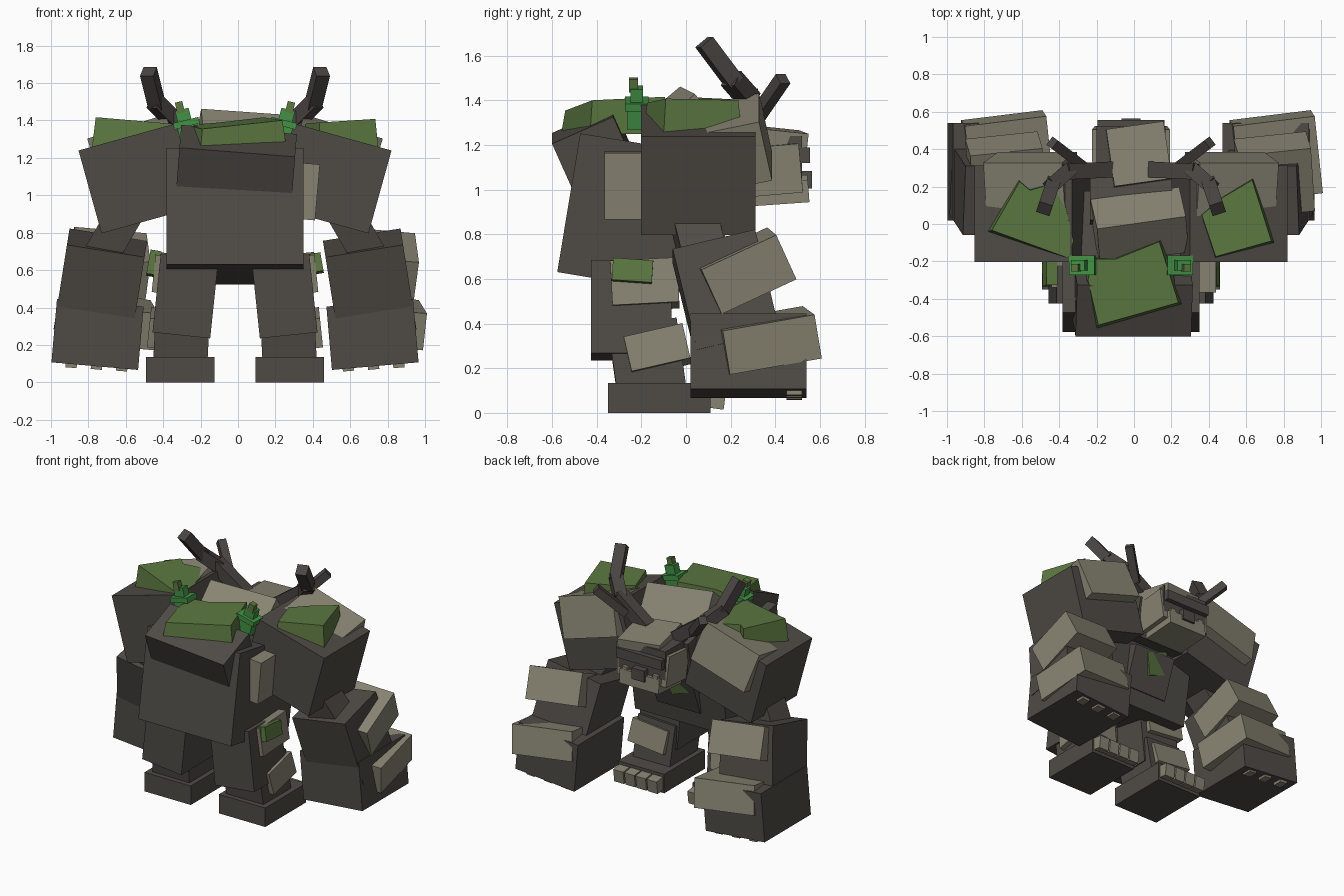
import bpy, bmesh, math
from mathutils import Vector, Matrix, Euler

if "Cube" in bpy.data.objects:
    bpy.data.objects.remove(bpy.data.objects["Cube"])


def material(name, rgb):
    m = bpy.data.materials.new(name)
    m.diffuse_color = (*rgb, 1)
    m.use_nodes = True
    m.node_tree.nodes["Principled BSDF"].inputs["Base Color"].default_value = m.diffuse_color
    return m


DARK = material("dark_stone", (0.078, 0.070, 0.061))
LIGHT = material("light_stone", (0.245, 0.23, 0.17))
HORN = material("antler_brown", (0.068, 0.060, 0.055))
MOSS = material("moss_green", (0.105, 0.185, 0.052))
PLANT = material("plant_green", (0.057, 0.285, 0.06))
MID = -0.016  # plane of symmetry


def finish(name, bm, mat):
    bmesh.ops.recalc_face_normals(bm, faces=bm.faces)
    me = bpy.data.meshes.new(name)
    bm.to_mesh(me)
    bm.free()
    me.materials.append(mat)
    ob = bpy.data.objects.new(name, me)
    bpy.context.collection.objects.link(ob)
    return ob


def box(name, c, size, rot=(0, 0, 0), mat=DARK):
    """Block given by centre, size and rotation in degrees."""
    r = Euler([math.radians(a) for a in rot]).to_matrix().to_4x4()
    bm = bmesh.new()
    bmesh.ops.create_cube(bm, size=1, matrix=Matrix.Translation(c) @ r @ Matrix.Diagonal((*size, 1)))
    return finish(name, bm, mat)


def pair(name, c, size, rot=(0, 0, 0), mat=DARK):
    """Right block and its mirror image."""
    for side, s in (("right", 1), ("left", -1)):
        box(f"{name}_{side}", (MID + s * c[0], c[1], c[2]), size,
            (rot[0], s * rot[1], s * rot[2]), mat)


def slab(name, outline, z0, z1, mat, tilt=(0, 0), grow=0.93):
    """Flat patch with an outline, sloped sides and a tilted top."""
    bm = bmesh.new()
    n = len(outline)
    mx, my = sum(p[0] for p in outline) / n, sum(p[1] for p in outline) / n
    lo = [bm.verts.new((x, y, z0)) for x, y in outline]
    hi = [bm.verts.new((mx + (x - mx) * grow, my + (y - my) * grow,
                        z1 + tilt[0] * (x - mx) + tilt[1] * (y - my))) for x, y in outline]
    bm.faces.new(lo[::-1])
    bm.faces.new(hi)
    for i in range(n):
        j = (i + 1) % n
        bm.faces.new((lo[i], lo[j], hi[j], hi[i]))
    return finish(name, bm, mat)


def limb(name, a, b, w, mat):
    """Square bar between two points."""
    a, b = Vector(a), Vector(b)
    d = b - a
    m = Matrix.Translation((a + b) / 2) @ d.to_track_quat('Z', 'Y').to_matrix().to_4x4()
    bm = bmesh.new()
    bmesh.ops.create_cube(bm, size=1, matrix=m @ Matrix.Diagonal((w, w, d.length + w * 0.4, 1)))
    return finish(name, bm, mat)


# Torso and hump
box("torso", (MID, -0.20, 0.888), (0.73, 0.66, 0.63), (-9.4, 0, 0))
box("hump", (-0.012, -0.39, 1.127), (0.62, 0.30, 0.36), (24, 4.5, 0))
box("back_slab", (0.03, -0.01, 1.27), (0.48, 0.25, 0.25), (-50, 4, 8), LIGHT)
box("neck_block", (MID, 0.14, 1.12), (0.44, 0.30, 0.28), (-12, 0, 0))
box("side_slab", (0.37, -0.28, 1.02), (0.11, 0.17, 0.30), (0, 5, 0), LIGHT)
box("chest_block", (MID, 0.10, 0.80), (0.34, 0.12, 0.30), (-20, 0, 0))
box("chest_moss", (-0.06, 0.16, 0.86), (0.18, 0.05, 0.16), (-15, 20, 0), MOSS)
slab("back_moss", [(-0.26, -0.30), (-0.23, -0.18), (-0.10, -0.18), (0.15, -0.08),
                   (0.26, -0.43), (-0.20, -0.56)], 1.25, 1.385, MOSS, (0.08, 0.07))

# Head
box("head", (MID, 0.36, 1.12), (0.37, 0.32, 0.24))
box("brow_ridge", (MID, 0.525, 1.155), (0.36, 0.06, 0.07))
box("nose", (MID, 0.54, 1.045), (0.10, 0.05, 0.08))
box("head_slab", (0.025, 0.37, 1.225), (0.31, 0.31, 0.10), (-6, 3, 8), LIGHT)
box("jaw", (MID, 0.42, 0.985), (0.31, 0.26, 0.10), (4, 0, 0), LIGHT)
pair("cheek", (0.165, 0.40, 1.09), (0.07, 0.23, 0.22), (5, 4, 0), LIGHT)
pair("tusk", (0.12, 0.53, 1.03), (0.04, 0.03, 0.07), (0, 0, 0), LIGHT)

# Antlers
for side, s in (("right", 1), ("left", -1)):
    path = [(MID + s * x, y, z) for x, y, z in
            ((0.13, 0.29, 1.26), (0.34, 0.28, 1.41), (0.42, 0.21, 1.49), (0.46, 0.09, 1.65))]
    for i, w in enumerate((0.085, 0.08, 0.075)):
        limb(f"antler_{side}_{i}", path[i], path[i + 1], w, HORN)
    limb(f"antler_prong_{side}", (MID + s * 0.27, 0.32, 1.33), (MID + s * 0.415, 0.43, 1.49), 0.055, HORN)

# Shoulders and elbows
pair("shoulder", (0.515, 0.055, 1.09), (0.54, 0.515, 0.46), (0, 15.5, 0))
pair("shoulder_slab", (0.53, 0.20, 1.205), (0.44, 0.32, 0.28), (12, 17, 0), LIGHT)
pair("elbow", (0.64, 0.05, 0.81), (0.19, 0.20, 0.33), (12, -30, 0))
slab("shoulder_moss_right", [(0.35, 0.05), (0.47, 0.15), (0.64, 0.25), (0.75, -0.10), (0.43, -0.19)],
     1.25, 1.395, MOSS, (0.06, 0))
slab("shoulder_moss_left", [(-0.62, 0.24), (-0.56, 0.19), (-0.39, 0.24), (-0.31, -0.10), (-0.34, -0.20),
                            (-0.78, -0.04)], 1.26, 1.395, MOSS, (-0.08, 0))

# Forearms and fists
pair("forearm", (0.72, 0.18, 0.52), (0.42, 0.38, 0.47), (13.5, -9, 0))
pair("fist", (0.735, 0.28, 0.256), (0.465, 0.52, 0.34), (0, -5, 0))
for side, x in (("right", 0.75), ("left", -0.685)):
    box(f"forearm_slab_{side}", (x, 0.262, 0.637), (0.39, 0.37, 0.22), (25, 5, 6), LIGHT)
    box(f"fist_slab_{side}", (x + 0.01, 0.36, 0.325), (0.44, 0.42, 0.20), (10, 5, 7), LIGHT)
for i in range(3):
    pair(f"finger_{i}", (0.605 + i * 0.135, 0.485, 0.08 + i * 0.009), (0.06, 0.07, 0.04), (0, -5, 0), LIGHT)

# Legs
pair("thigh", (0.265, -0.245, 0.46), (0.31, 0.36, 0.42), (0, -6, 0))
pair("shin", (0.285, -0.175, 0.25), (0.29, 0.31, 0.30), (8, -3, 0))
pair("foot", (0.293, -0.12, 0.0675), (0.365, 0.46, 0.135))
pair("thigh_slab", (0.29, -0.185, 0.575), (0.29, 0.30, 0.20), (3, -6, 0), LIGHT)
pair("shin_slab", (0.32, -0.13, 0.28), (0.28, 0.27, 0.16), (13, -6, 0), LIGHT)
for side, x, h in (("right", 0.42, 0.10), ("left", -0.45, 0.13)):
    box(f"thigh_moss_{side}", (x, -0.24, 0.635), (0.06, 0.18, h), (-4, 10 if x < 0 else -10, 0), MOSS)
for i in range(4):
    pair(f"toe_{i}", (0.16 + i * 0.088, 0.13, 0.065), (0.078, 0.09, 0.09), (-8, 0, 0), LIGHT)

# Small plants on the back
for side, s in (("right", 1), ("left", -1)):
    for i, (w, h, z) in enumerate(((0.11, 0.10, 1.33), (0.14, 0.035, 1.385), (0.075, 0.08, 1.42))):
        box(f"plant_{side}_{i}", (MID + s * (0.245 + i * 0.015), -0.22, z), (w, w * 0.75, h),
            (0, s * 14, 0), PLANT)
    box(f"plant_bud_{side}", (MID + s * 0.295, -0.235, 1.47), (0.04, 0.04, 0.06), (0, s * 14, 0), MOSS)
